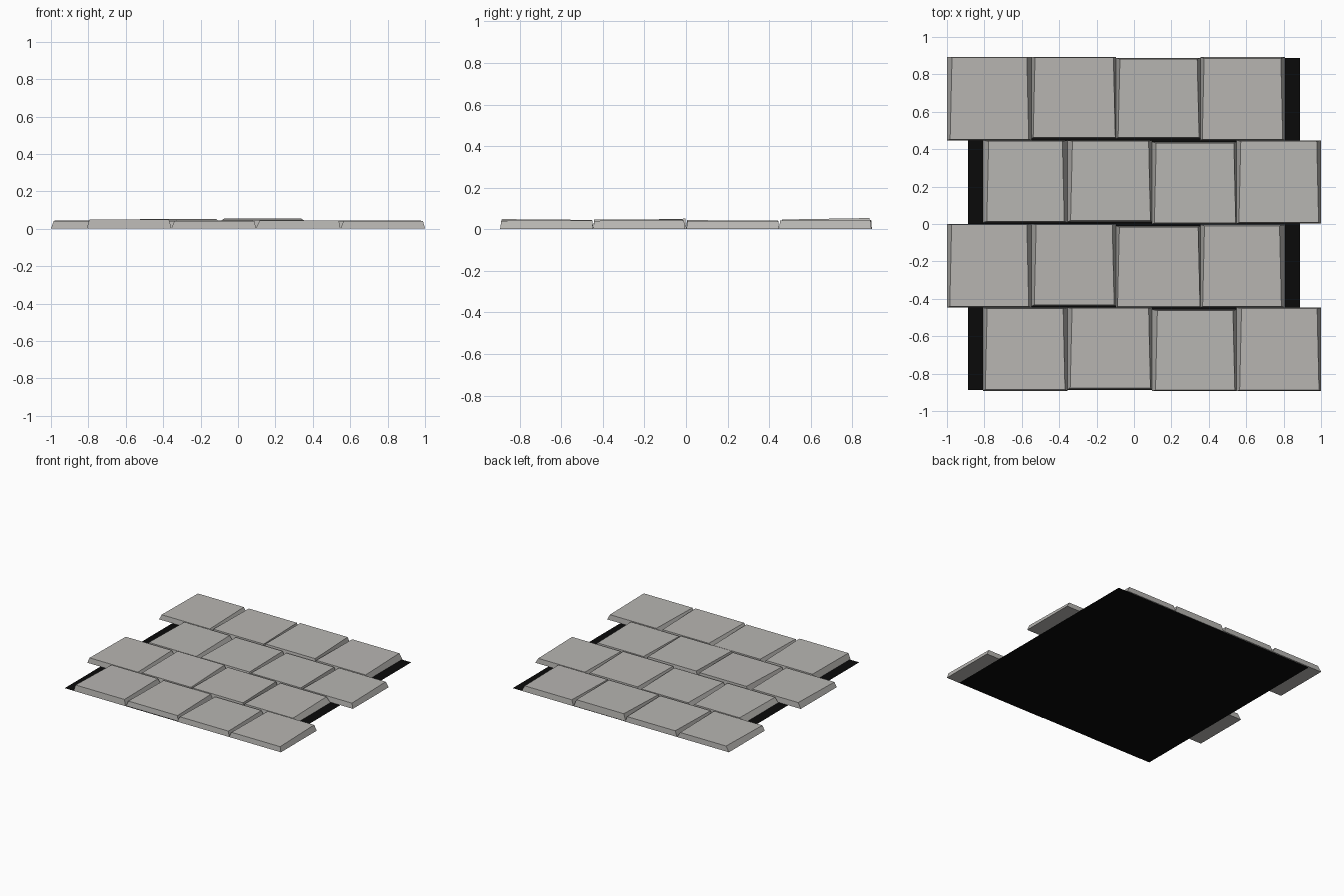
import bpy, bmesh

if "Cube" in bpy.data.objects:
    bpy.data.objects.remove(bpy.data.objects["Cube"])

TILE_W, TILE_D = 0.452, 0.447
BOTTOM = 0.002
TAPER = 0.005   # tops are slightly wider at the front
STEEP = 0.006   # slope run of the front and back sides

# per tile, in hundredths: inset left, right, front, back, top height front, back
ROWS = [
    # front row
    (-0.813, [(1.8, 1.8, 0.8, 0.6, 4.9, 4.5), (2.0, 1.3, 1.6, 0.3, 4.1, 4.3),
              (2.4, 1.4, 0.6, 1.6, 4.3, 4.1), (2.2, 1.6, 0.6, 0.4, 4.1, 4.3)]),
    (-1.0, [(2.0, 2.0, 0.6, 0.4, 4.2, 4.4), (2.0, 1.5, 1.4, 0.3, 4.2, 5.1),
            (1.3, 0.8, 0.5, 1.6, 4.6, 4.8), (1.6, 2.5, 0.6, 1.0, 4.1, 4.3)]),
    (-0.813, [(2.6, 2.2, 1.4, 0.4, 4.3, 4.2), (2.2, 1.3, 1.8, 0.3, 4.2, 4.1),
              (1.8, 0.9, 0.5, 1.4, 4.4, 4.2), (1.8, 1.8, 0.8, 0.4, 4.1, 4.1)]),
    # back row
    (-1.0, [(2.2, 2.0, 0.6, 0.3, 4.1, 4.3), (1.4, 0.9, 1.6, 0.4, 4.2, 4.4),
            (1.6, 1.3, 1.6, 1.2, 4.7, 5.4), (1.4, 1.8, 0.6, 0.8, 4.2, 4.5)]),
]


def material(name, color):
    mat = bpy.data.materials.new(name)
    mat.diffuse_color = (*color, 1)
    mat.use_nodes = True
    mat.node_tree.nodes["Principled BSDF"].inputs["Base Color"].default_value = mat.diffuse_color
    return mat


def make_mesh(name, verts, faces, mat):
    mesh = bpy.data.meshes.new(name)
    bm = bmesh.new()
    vs = [bm.verts.new(v) for v in verts]
    for f in faces:
        bm.faces.new([vs[i] for i in f])
    bm.to_mesh(mesh)
    bm.free()
    mesh.materials.append(mat)
    obj = bpy.data.objects.new(name, mesh)
    bpy.context.collection.objects.link(obj)
    return obj


def tile(name, x, y, spec, mat):
    """Flat stone with sloped sides and a gently tilted top."""
    l, r, f, b, zf, zb = [v / 100 for v in spec]
    x2, y2 = x + TILE_W, y + TILE_D
    yf, yb = y + max(0, f - STEEP), y2 - max(0, b - STEEP)
    verts = [(x, yf, BOTTOM), (x2, yf, BOTTOM), (x2, yb, BOTTOM), (x, yb, BOTTOM),
             (x + l - TAPER, y + f, zf), (x2 - r + TAPER, y + f, zf),
             (x2 - r - TAPER, y2 - b, zb), (x + l + TAPER, y2 - b, zb)]
    faces = [(3, 2, 1, 0), (4, 5, 6, 7), (0, 1, 5, 4),
             (1, 2, 6, 5), (2, 3, 7, 6), (3, 0, 4, 7)]
    return make_mesh(name, verts, faces, mat)


stone = material("stone_grey", (0.475, 0.465, 0.445))
black = material("grout_black", (0.003, 0.003, 0.003))

# dark ground sheet under the stones
s = 0.888
make_mesh("grout_base", [(-s, -s, 0), (s, -s, 0), (s, s, 0), (-s, s, 0)],
          [(0, 1, 2, 3)], black)

# staggered rows of paving stones
for j, (start, specs) in enumerate(ROWS):
    shift = 0.005 if start > -1 else 0
    for i, spec in enumerate(specs):
        tile(f"paving_stone_{j + 1}_{i + 1}", start + shift + i * TILE_W,
             (j - 2) * TILE_D, spec, stone)
